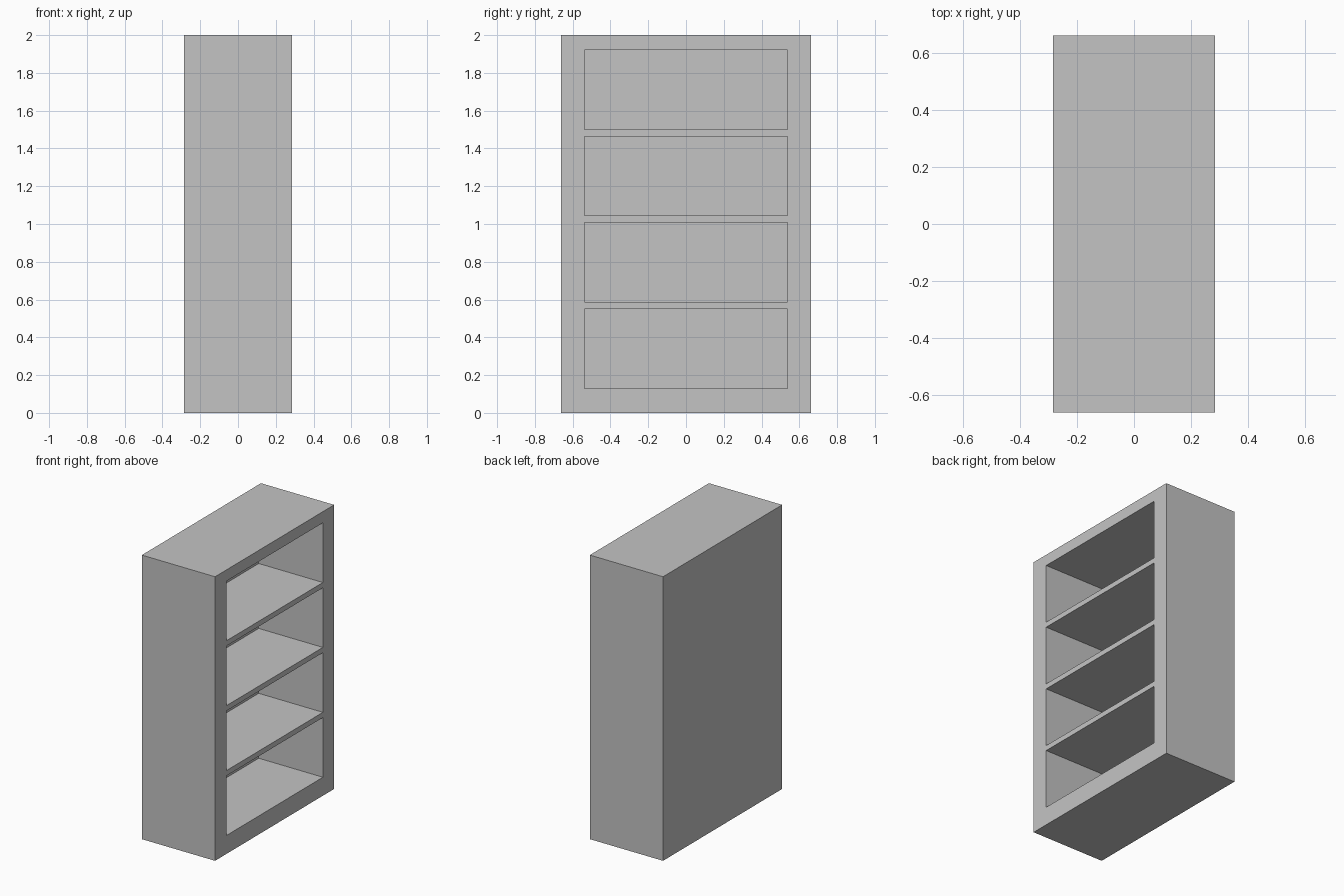
import bpy

default = bpy.data.objects.get("Cube")
if default:
    bpy.data.objects.remove(default, do_unlink=True)

WIDTH, DEPTH, HEIGHT = 1.325, 0.57, 2.0      # along y, x and z
OPEN_WIDTH, OPEN_HEIGHT, OPEN_DEPTH = 1.075, 0.42, 0.50
BASE, PITCH, COUNT = 0.13, 0.457, 4

grey = bpy.data.materials.new("plain grey")
grey.use_nodes = True
colour = (0.55, 0.55, 0.55, 1)
grey.diffuse_color = colour
grey.node_tree.nodes["Principled BSDF"].inputs["Base Color"].default_value = colour


def box(name, low, high):
    """Axis-aligned box between two corners."""
    centre = [(a + b) / 2 for a, b in zip(low, high)]
    bpy.ops.mesh.primitive_cube_add(size=1, location=centre)
    ob = bpy.context.object
    ob.name = name
    ob.scale = [b - a for a, b in zip(low, high)]
    bpy.ops.object.transform_apply(location=True, rotation=False, scale=True)
    ob.data.materials.append(grey)
    return ob


# Solid bookcase body
bookcase = box("bookcase", (-DEPTH / 2, -WIDTH / 2, 0), (DEPTH / 2, WIDTH / 2, HEIGHT))

# Hollow out the compartments, leaving shelves, sides and back panel
for i in range(COUNT):
    z = BASE + i * PITCH
    cutter = box("compartment_cutter",
                 (DEPTH / 2 - OPEN_DEPTH, -OPEN_WIDTH / 2, z),
                 (DEPTH / 2 + 0.1, OPEN_WIDTH / 2, z + OPEN_HEIGHT))
    cutter.hide_render = True
    bpy.context.view_layer.objects.active = bookcase
    cut = bookcase.modifiers.new("compartment", "BOOLEAN")
    cut.operation = "DIFFERENCE"
    cut.solver = "EXACT"
    cut.object = cutter
    bpy.ops.object.modifier_apply(modifier=cut.name)
    bpy.data.objects.remove(cutter, do_unlink=True)
